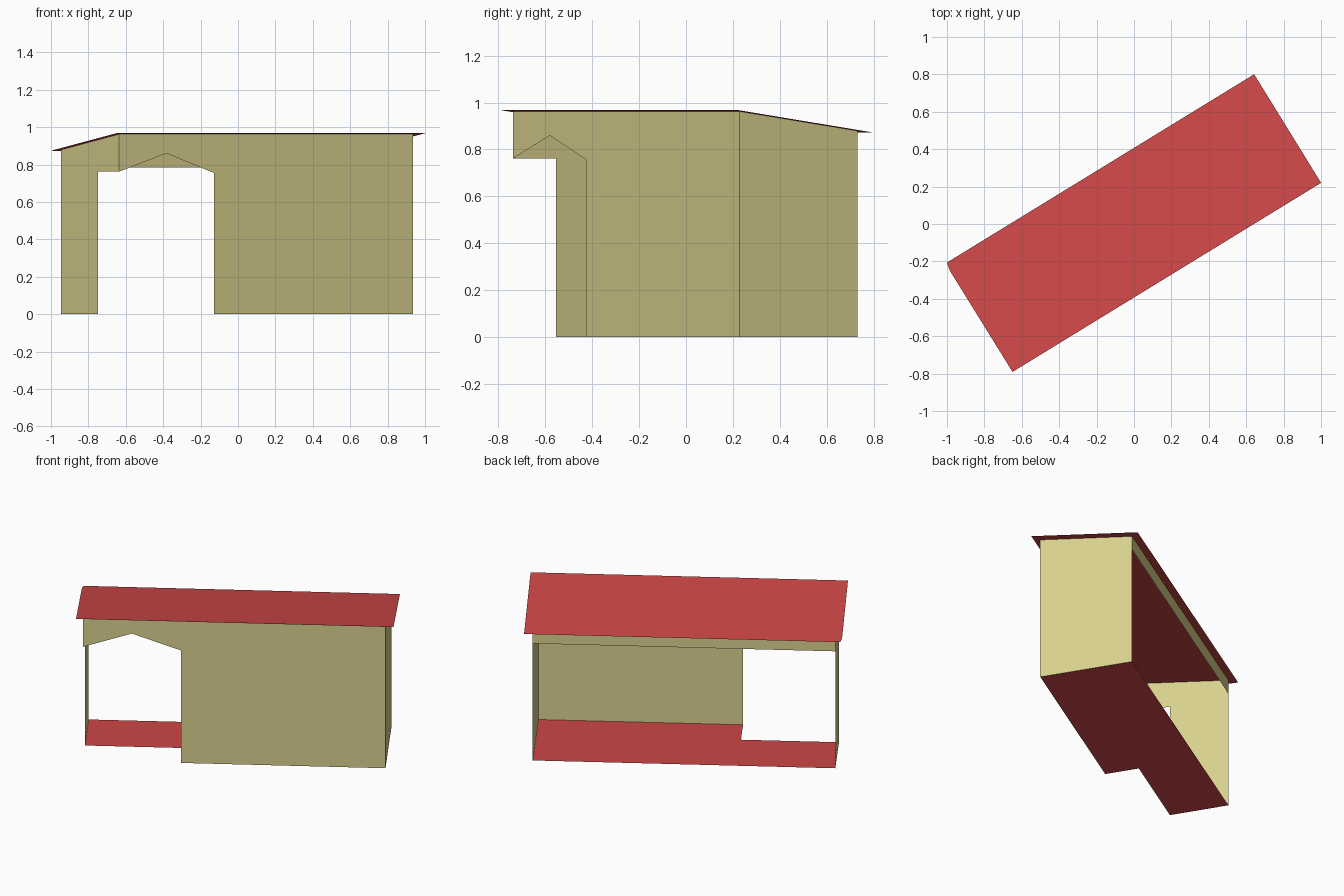
import bpy, math

cube = bpy.data.objects.get("Cube")
if cube:
    bpy.data.objects.remove(cube, do_unlink=True)

TURN = math.radians(31.5)           # the shelter stands turned on its plot
LEFT, RIGHT = -0.928, 0.917         # wall ends along the length
FRONT, BACK = -0.295, 0.295         # wall faces across the depth
DOOR, POST = -0.33, -0.08           # edges of the open corner
HEAD = 0.762                        # underside of the corner headers


def material(name, colour):
    mat = bpy.data.materials.new(name)
    mat.use_nodes = True
    mat.diffuse_color = colour
    mat.node_tree.nodes["Principled BSDF"].inputs["Base Color"].default_value = colour
    return mat


def roof_z(y):
    return 0.968 - 0.141 * (y + 0.335)


def panel(name, outline, mat):
    """One flat sheet from its outline."""
    mesh = bpy.data.meshes.new(name)
    mesh.from_pydata(outline, [], [range(len(outline))])
    mesh.materials.append(mat)
    obj = bpy.data.objects.new(name, mesh)
    obj.rotation_euler.z = TURN
    bpy.context.collection.objects.link(obj)
    return obj


tan = material("tan_wall", (0.70, 0.64, 0.275, 1))
red = material("red_sheet", (0.617, 0.063, 0.063, 1))

# Sloping roof sheet with one clipped corner
roof = [(-0.967, -0.335), (0.968, -0.335), (0.966, 0.347), (-0.961, 0.347), (-0.970, 0.302)]
panel("roof", [(x, y, roof_z(y)) for x, y in roof], red)

# Floor, cut away at the open corner
floor = [(DOOR, FRONT), (RIGHT, FRONT), (RIGHT, BACK), (LEFT, BACK), (LEFT, POST), (DOOR, POST)]
panel("floor", [(x, y, 0) for x, y in floor], red)

# Front wall with a pointed header over the opening
front = [(DOOR, 0), (RIGHT, 0), (RIGHT, roof_z(FRONT)), (LEFT, roof_z(FRONT)),
         (LEFT, HEAD), ((LEFT + DOOR) / 2, 0.86), (DOOR, 0.755)]
panel("front_wall", [(x, FRONT, z) for x, z in front], tan)

# Solid end wall
end = [(FRONT, 0), (BACK, 0), (BACK, roof_z(BACK)), (FRONT, roof_z(FRONT))]
panel("solid_end_wall", [(RIGHT, y, z) for y, z in end], tan)

# Open end wall: a tall panel at the back and a header to the front corner
open_end = [(BACK, 0), (POST, 0), (POST, HEAD), (FRONT, HEAD),
            (FRONT, roof_z(FRONT)), (BACK, roof_z(BACK))]
panel("open_end_wall", [(LEFT, y, z) for y, z in open_end], tan)

# Header across the open back
header = [(RIGHT, 0.785), (LEFT, 0.785), (LEFT, roof_z(BACK)), (RIGHT, roof_z(BACK))]
panel("back_header", [(x, BACK, z) for x, z in header], tan)
